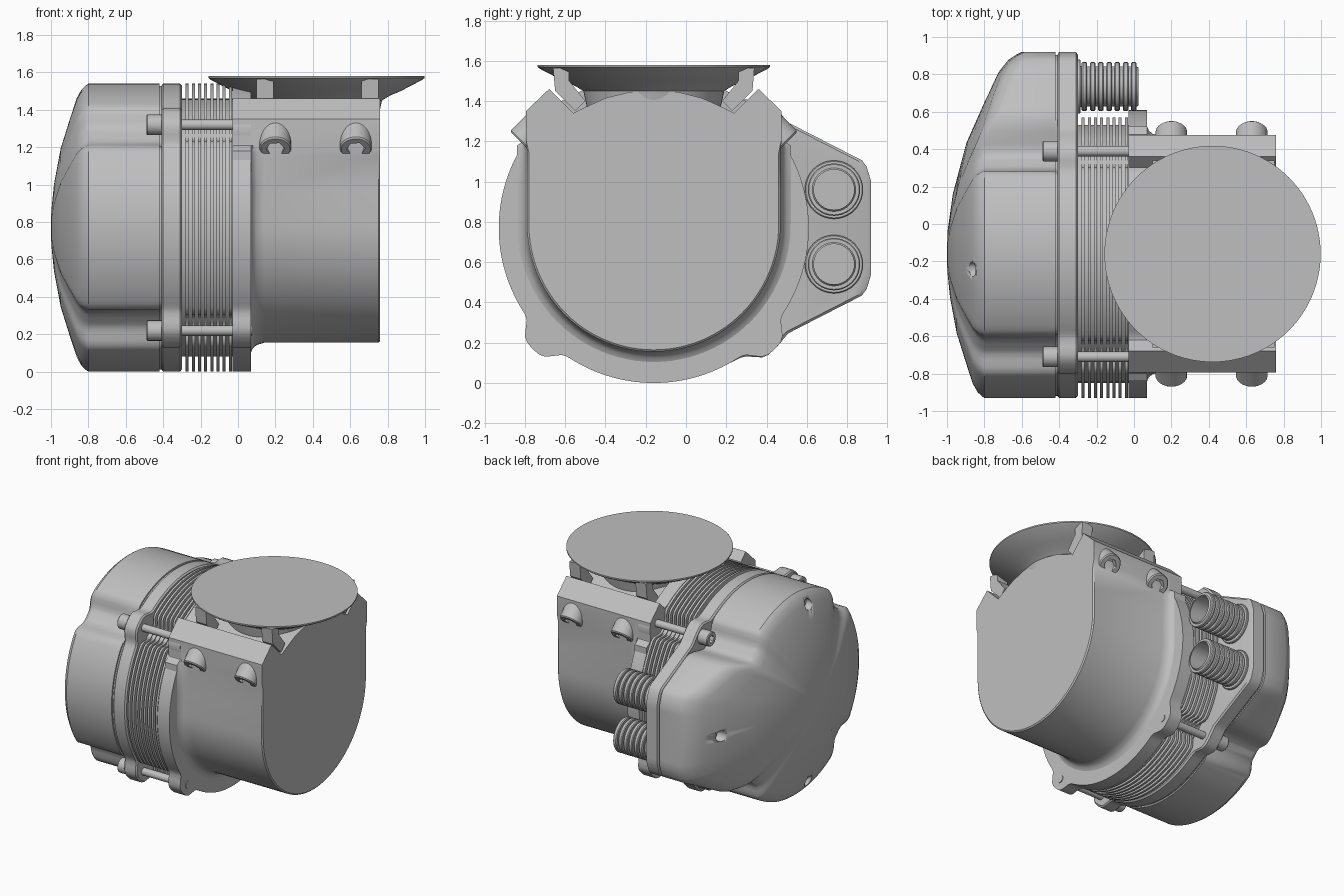
import bpy, bmesh
from math import sin, cos, pi, radians, exp
from mathutils import Vector

cube = bpy.data.objects.get("Cube")
if cube:
    bpy.data.objects.remove(cube, do_unlink=True)

grey = bpy.data.materials.new("metal_grey")
grey.use_nodes = True
COLOUR = (0.52, 0.52, 0.52, 1)
grey.diffuse_color = COLOUR
grey.node_tree.nodes["Principled BSDF"].inputs["Base Color"].default_value = COLOUR

CY, CZ, R = -0.16, 0.77, 0.77     # cylinder axis and radius
X = Vector((1, 0, 0))


def loft(name, rings, closed=False):
    """Skin a list of equal-length point rings, capping both ends unless closed."""
    bm = bmesh.new()
    rows = [[bm.verts.new(p) for p in ring] for ring in rings]
    pairs = list(zip(rows, rows[1:]))
    if closed:
        pairs.append((rows[-1], rows[0]))
    else:
        bm.faces.new(rows[0])
        bm.faces.new(rows[-1])
    n = len(rows[0])
    for a, b in pairs:
        for i in range(n):
            j = (i + 1) % n
            bm.faces.new((a[i], a[j], b[j], b[i]))
    bmesh.ops.recalc_face_normals(bm, faces=bm.faces)
    mesh = bpy.data.meshes.new(name)
    bm.to_mesh(mesh)
    bm.free()
    mesh.materials.append(grey)
    obj = bpy.data.objects.new(name, mesh)
    bpy.context.collection.objects.link(obj)
    bpy.ops.object.select_all(action='DESELECT')
    obj.select_set(True)
    bpy.context.view_layer.objects.active = obj
    bpy.ops.object.shade_smooth_by_angle(angle=radians(32))
    return obj


def hexagon(r):
    return lambda a: r * cos(pi / 6) / cos(a % (pi / 3) - pi / 6)


def lathe(name, origin, axis, profile, n=24, closed=False):
    """Turn (distance along axis, radius) pairs; a radius may be a function of angle."""
    axis = Vector(axis).normalized()
    side = axis.orthogonal().normalized()
    up = axis.cross(side)
    rings = []
    for d, r in profile:
        ring = []
        for i in range(n):
            a = 2 * pi * i / n
            rad = r(a) if callable(r) else r
            ring.append(Vector(origin) + axis * d + (side * cos(a) + up * sin(a)) * rad)
        rings.append(ring)
    return loft(name, rings, closed)


# Outlines around the cylinder axis, as radius by angle
def near_bolt(a, width):
    d = (a - pi / 4) % (pi / 2)
    return exp(-(min(d, pi / 2 - d) / width) ** 4)


def with_extension(a):
    a = abs((a + pi) % (2 * pi) - pi)
    tilt = radians(62.9)
    if a >= tilt:
        return R
    flank = R / cos(a - tilt)
    end = 1.08 / cos(a)
    corner = 1.10 / cos(a - radians(17))
    return min(flank, end, corner)


def plate_outline(a):
    r = with_extension(a)
    return r + max(0, 0.85 - r) * near_bolt(a, 0.13)


def cover_outline(a):
    r = with_extension(a)
    return r - (r - 0.695) * near_bolt(a, 0.15)


def flange_outline(a):
    return R + 0.08 * near_bolt(a, 0.13)


def fin_outline(a):
    r = R - 0.075 * near_bolt(a, 0.11)
    return min(r, 0.73 / cos(a)) if cos(a) > 0.1 else r


def ring(x, outline, s=1.0, n=180):
    pts = []
    for i in range(n):
        a = 2 * pi * i / n
        r = outline(a) * s
        px = x(outline(a)) if callable(x) else x
        pts.append((px, CY + r * cos(a), CZ + r * sin(a)))
    return pts


# Domed end cover with bolt scallops
def dome(f):
    def at(r):
        edge = -0.8 + 0.2 * max(0, r - R) / 0.31
        return edge - (1 + edge) * f
    return at


DOME = [(1, 0), (0.985, 0.08), (0.96, 0.18), (0.9, 0.31), (0.75, 0.5),
        (0.55, 0.74), (0.3, 0.92), (0.12, 0.99), (0.02, 1)]
cover = loft("end_cover", [ring(-0.42, cover_outline)] +
             [ring(dome(f), cover_outline, s) for s, f in DOME])

# Small holes in the cover
for i, (deg, r, x) in enumerate([(97, 0.68, -0.82), (-97, 0.68, -0.82), (0, 0.85, -0.72)]):
    a = radians(deg)
    pin = lathe(f"hole_cutter_{i}", (x, CY + r * cos(a), CZ + r * sin(a)), -X,
                [(0, 0.04), (0.5, 0.04)])
    pin.hide_render = True
    pin.hide_set(True)
    cut = cover.modifiers.new("hole", 'BOOLEAN')
    cut.object = pin
    cut.operation = 'DIFFERENCE'
    cut.solver = 'EXACT'

# Gasket and head plate
loft("gasket", [ring(x, cover_outline, 0.985) for x in (-0.425, -0.40)])
loft("head_plate", [ring(x, plate_outline, s) for x, s in
                    [(-0.41, 0.985), (-0.40, 1), (-0.31, 1), (-0.30, 0.985)]])

# Finned barrel
lathe("barrel_core", (0, CY, CZ), X, [(-0.32, 0.69), (0, 0.69)], 96)
for i in range(8):
    x = -0.28 + 0.033 * i
    loft(f"cooling_fin_{i}", [ring(x, fin_outline), ring(x + 0.016, fin_outline)])

# Crankcase flange
loft("case_flange", [ring(x, flange_outline) for x in (-0.03, 0.07)])


# Crankcase body: U section with notched, chamfered top
def case_section(x, k=1.0):
    half = [(0.12, 1.445), (0.24, 1.415), (0.34, 1.37), (0.40, 1.34), (0.52, 1.46),
            (0.635, 1.35), (0.635, 1.21), (0.63, 1.15), (0.63, 0.97)]
    half += [(0.63 * cos(pi * i / 48), 0.79 - 0.635 * sin(pi * i / 48)) for i in range(24)]
    half = [(u * k, 0.79 + (z - 0.79) * k) if z < 1.2 else (u, z) for u, z in half]
    loop = [(0, 1.455)] + half + [(0, 0.79 - 0.635 * k)] + [(-u, z) for u, z in reversed(half)]
    return [(x, CY + u, z) for u, z in loop]


loft("crankcase", [case_section(x, k) for x, k in
                   [(-0.03, 1.08), (0.07, 1.08), (0.08, 1.045), (0.10, 1.02),
                    (0.14, 1), (0.752, 1), (0.76, 0.985)]])

# Round mounting disc with flared underside
lathe("mounting_disc", (0.42, CY, 0), (0, 0, 1),
      [(1.36, 0.33), (1.45, 0.35), (1.475, 0.39), (1.50, 0.45),
       (1.56, 0.565), (1.57, 0.578), (1.58, 0.578)], 96)

# Four slanted lugs joining the disc to the case
LUG = [(0.39, 1.35), (0.34, 1.40), (0.42, 1.50), (0.42, 1.565), (0.50, 1.565), (0.49, 1.45)]
for side, label in ((-1, "right"), (1, "left")):
    for x, end in ((0.10, "inner"), (0.66, "outer")):
        loft(f"disc_lug_{label}_{end}",
             [[(px, CY + side * u, z) for u, z in LUG] for px in (x, x + 0.09)])

# Angled socket screws on both sides of the case
for side, label in ((-1, "right"), (1, "left")):
    for i, x in enumerate((0.20, 0.63)):
        lathe(f"case_screw_{label}_{i}", (x, CY + side * 0.655, 1.19), (0, side, -1),
              [(-0.2, 0.085), (-0.008, 0.085), (0, 0.078),
               (0, hexagon(0.05)), (-0.05, hexagon(0.05))])

# Through bolts with socket heads
for su in (-1, 1):
    for sv in (-1, 1):
        pos = (-0.49, CY + su * 0.55, CZ + sv * 0.55)
        tag = ("left" if su > 0 else "right") + ("_upper" if sv > 0 else "_lower")
        lathe("bolt_head_" + tag, pos, -X,
              [(-0.1, 0.055), (-0.006, 0.055), (0, 0.05),
               (0, hexagon(0.03)), (-0.04, hexagon(0.03))])
        lathe("bolt_shaft_" + tag, pos, X, [(0.08, 0.028), (0.565, 0.028)])

# Ribbed hollow tubes
tube = [(-0.31, 0.10), (-0.31, 0.115)]
for i in range(7):
    x = -0.28 + 0.044 * i
    tube += [(x, 0.108), (x, 0.125), (x + 0.006, 0.13), (x + 0.024, 0.13),
             (x + 0.03, 0.125), (x + 0.03, 0.108)]
tube += [(0.025, 0.10)]
for z, label in ((0.96, "upper"), (0.59, "lower")):
    lathe("ribbed_tube_" + label, (0, 0.735, z), X, tube, 40, True)
    lathe("tube_seat_" + label, (0, 0.735, z), X,
          [(-0.305, 0.145), (-0.29, 0.145), (-0.285, 0.14)], 40)
